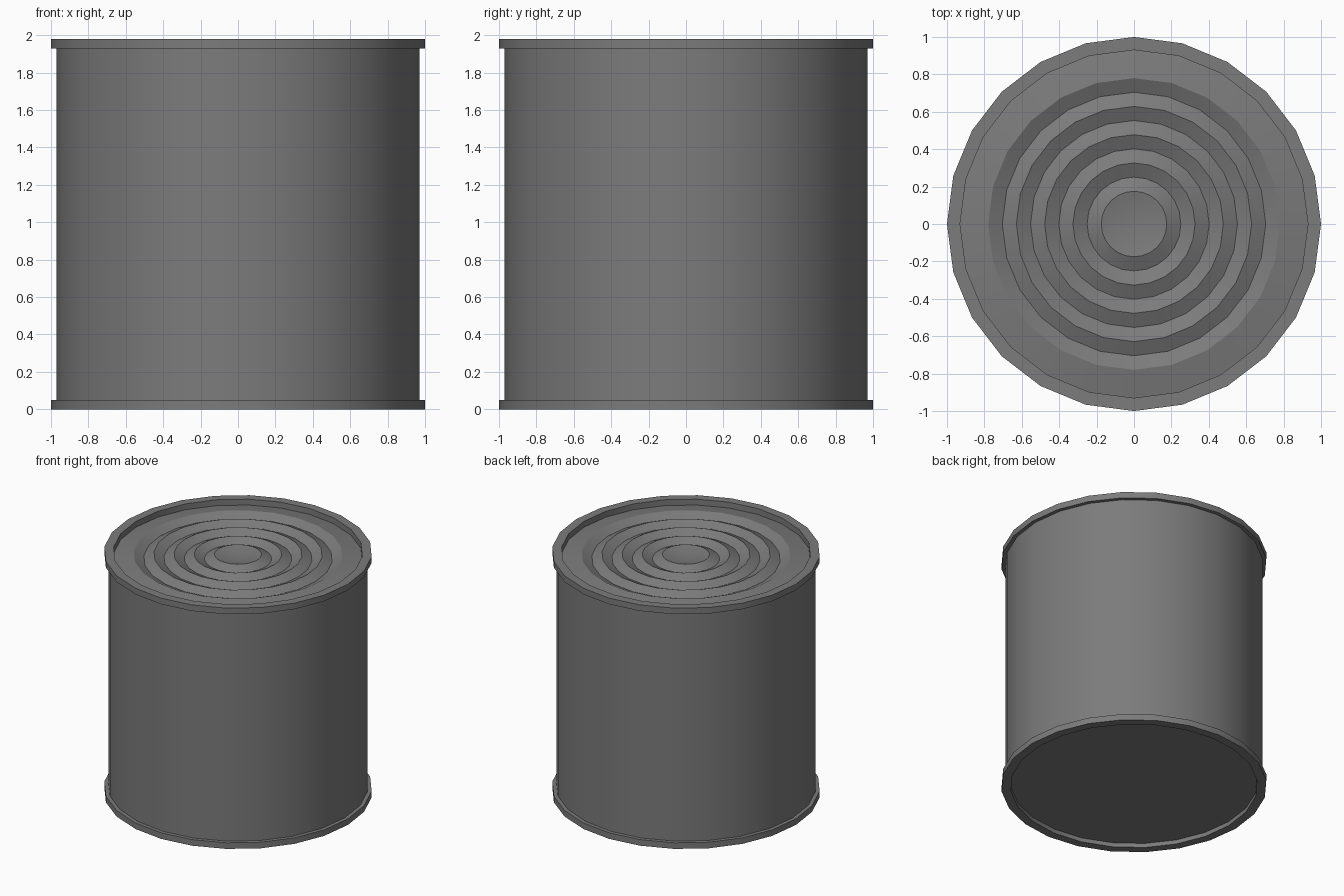
import bpy, bmesh, math

cube = bpy.data.objects.get("Cube")
if cube:
    bpy.data.objects.remove(cube, do_unlink=True)

SIDES = 24
HEIGHT = 1.98

metal = bpy.data.materials.new("grey_metal")
metal.use_nodes = True
GREY = (0.2, 0.2, 0.2, 1)
metal.diffuse_color = GREY
metal.node_tree.nodes["Principled BSDF"].inputs["Base Color"].default_value = GREY


def lathe(name, profile, closed=False):
    """Turn a list of (radius, z) points around the z axis."""
    bm = bmesh.new()
    rings = []
    for r, z in profile:
        if r == 0:
            rings.append([bm.verts.new((0, 0, z))] * SIDES)
        else:
            angles = [math.tau * i / SIDES for i in range(SIDES)]
            rings.append([bm.verts.new((r * math.cos(a), r * math.sin(a), z)) for a in angles])
    pairs = list(zip(rings, rings[1:]))
    if closed:
        pairs.append((rings[-1], rings[0]))
    for low, high in pairs:
        for i in range(SIDES):
            j = (i + 1) % SIDES
            corners = [low[i], low[j], high[j], high[i]]
            bm.faces.new(list(dict.fromkeys(corners)))
    mesh = bpy.data.meshes.new(name)
    bm.to_mesh(mesh)
    bm.free()
    mesh.materials.append(metal)
    obj = bpy.data.objects.new(name, mesh)
    bpy.context.collection.objects.link(obj)
    bpy.ops.object.select_all(action='DESELECT')
    obj.select_set(True)
    bpy.context.view_layer.objects.active = obj
    bpy.ops.object.shade_smooth_by_angle(angle=math.radians(30))
    return obj


def rim(name, bottom, top):
    lathe(name, [(1, bottom), (1, top), (0.93, top), (0.93, bottom)], closed=True)


# Can wall and its two rolled rims
lathe("can_wall", [(0.97, 0.03), (0.97, HEIGHT - 0.03)])
rim("bottom_rim", 0, 0.05)
rim("top_rim", HEIGHT - 0.05, HEIGHT)

# Lid: sloped border, concentric ridges and grooves, dished centre
ridge = HEIGHT - 0.022
groove = ridge - 0.035
lid = [(0.94, HEIGHT - 0.05)]
for k in range(9):
    lid.append((0.78 - 0.0756 * k, groove if k % 2 else ridge))
lid.append((0, groove))
lathe("ridged_lid", lid)

# Recessed flat base
lathe("base", [(0, 0.035), (0.94, 0.035)])
